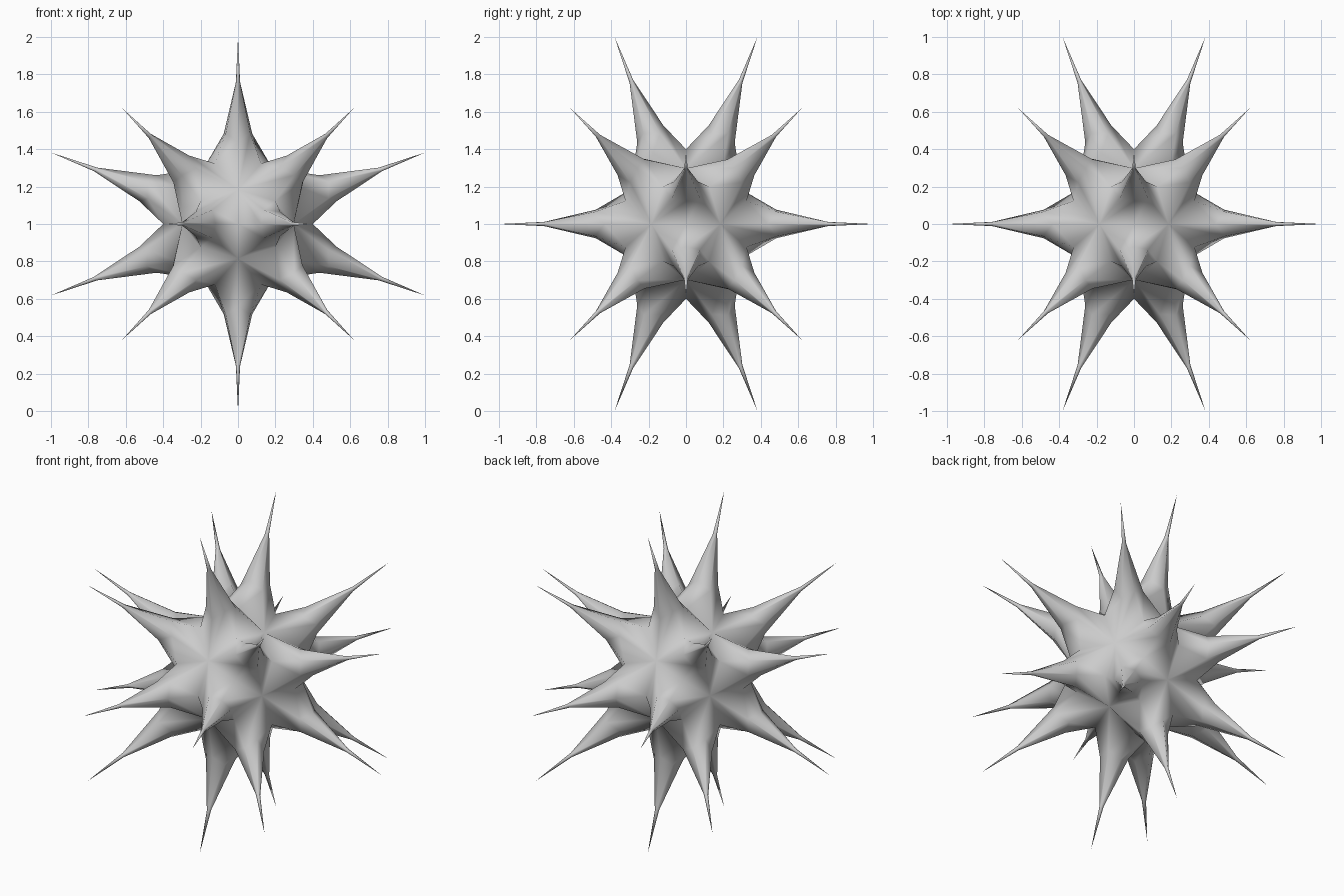
import bpy, bmesh
from itertools import combinations
from mathutils import Vector

if "Cube" in bpy.data.objects:
    bpy.data.objects.remove(bpy.data.objects["Cube"])

PHI = (1 + 5 ** 0.5) / 2
PIT, SADDLE, TIP = 0.35, 0.40, 1.0705   # distances from the centre
# rings up each spike: distance along axis and radius, toward saddles and toward pits
RINGS = [((0.535, 0.075), (0.50, 0.088)),
         ((0.82, 0.011), (0.81, 0.013))]

grey = bpy.data.materials.new("light grey")
grey.use_nodes = True
grey.diffuse_color = (0.6, 0.6, 0.6, 1)
grey.node_tree.nodes["Principled BSDF"].inputs["Base Color"].default_value = (0.6, 0.6, 0.6, 1)

# directions of the twelve pits between the spikes
pits = []
for s in (-1, 1):
    for t in (-PHI, PHI):
        pits += [Vector(v).normalized() for v in ((s, 0, t), (0, t, s), (t, s, 0))]

bm = bmesh.new()
centre = Vector((0, 0, 1))


def loft_spike(corners):
    """One spike: six-sided rings from pits and saddles up to a needle tip."""
    a, b, c = corners
    if (b - a).cross(c - a).dot(a) < 0:
        b, c = c, b
    axis = (a + b + c).normalized()
    around = [a, (a + b).normalized(), b, (b + c).normalized(), c, (c + a).normalized()]
    outs = [(d - axis * d.dot(axis)).normalized() for d in around]
    rows = [[bm.verts.new(centre + d * (SADDLE if i % 2 else PIT)) for i, d in enumerate(around)]]
    for saddle, pit in RINGS:
        row = []
        for i, out in enumerate(outs):
            height, radius = saddle if i % 2 else pit
            row.append(bm.verts.new(centre + axis * height + out * radius))
        rows.append(row)
    tip = bm.verts.new(centre + axis * TIP)
    for i in range(6):
        j = (i + 1) % 6
        for low, high in zip(rows, rows[1:]):
            bm.faces.new((low[i], low[j], high[j], high[i]))
        bm.faces.new((rows[-1][i], rows[-1][j], tip))


# a spike over every three neighbouring pits
for trio in combinations(pits, 3):
    if all(p.dot(q) > 0.4 for p, q in combinations(trio, 2)):
        loft_spike(trio)

bmesh.ops.remove_doubles(bm, verts=bm.verts, dist=0.0005)
bmesh.ops.recalc_face_normals(bm, faces=bm.faces)
for face in bm.faces:
    face.smooth = True

mesh = bpy.data.meshes.new("spiked_star")
bm.to_mesh(mesh)
bm.free()
mesh.materials.append(grey)
bpy.context.collection.objects.link(bpy.data.objects.new("spiked_star", mesh))
